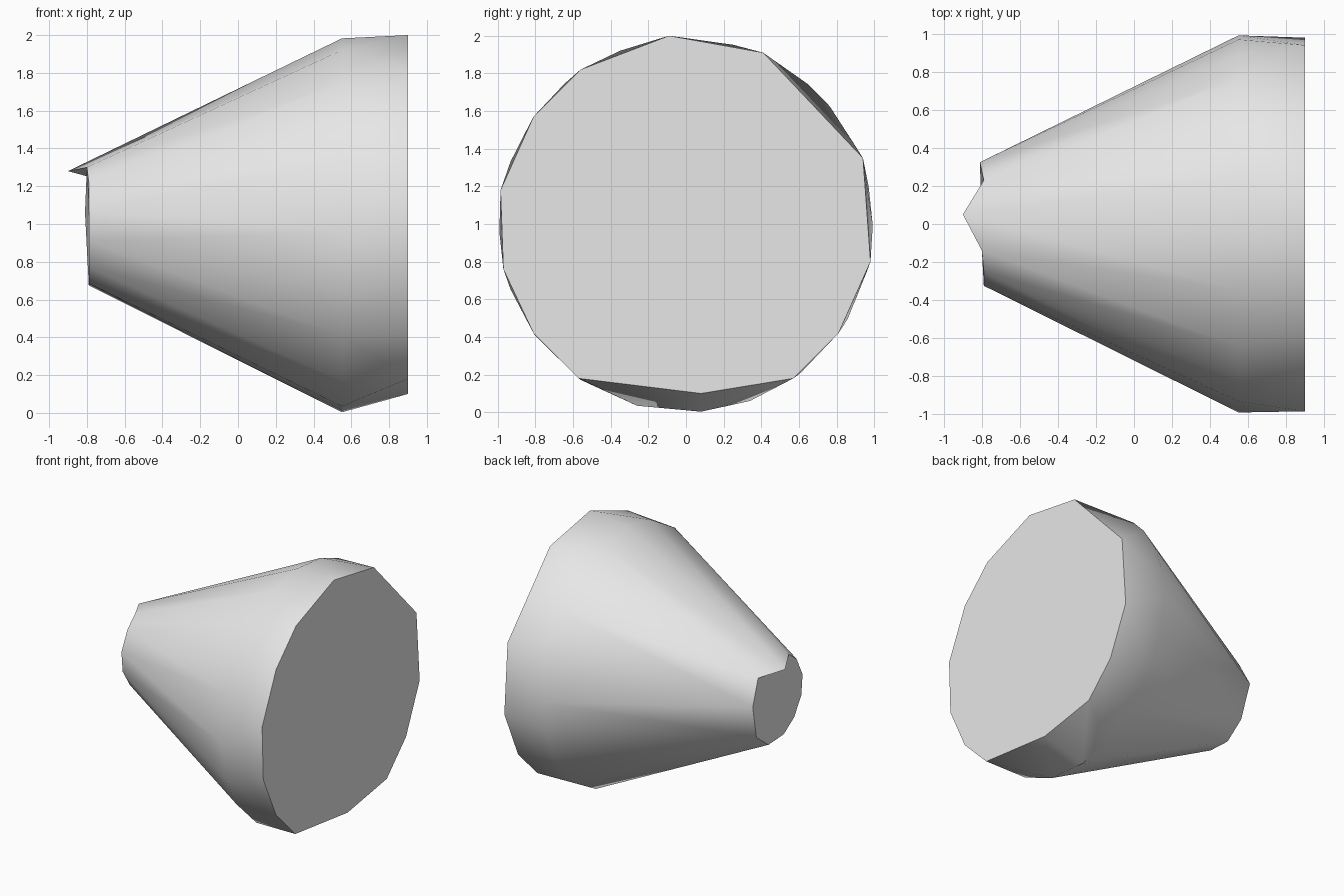
import bpy, bmesh, math

cube = bpy.data.objects.get("Cube")
if cube:
    bpy.data.objects.remove(cube, do_unlink=True)

# Single plain grey
grey = bpy.data.materials.new("light_grey")
grey.use_nodes = True
grey.diffuse_color = (0.8, 0.8, 0.8, 1)
grey.node_tree.nodes["Principled BSDF"].inputs["Base Color"].default_value = (0.8, 0.8, 0.8, 1)

WIDE_X, END_X = 0.55, 0.90

# Uneven outline of the wide flat end (y, z)
END = [(-0.09, 2.0), (0.41, 1.91), (0.94, 1.35), (0.98, 0.8), (0.81, 0.42),
       (0.57, 0.18), (0.08, 0.10), (-0.57, 0.18), (-0.81, 0.42), (-0.97, 0.76),
       (-0.985, 1.18), (-0.81, 1.57), (-0.56, 1.82)]

# Angles of the points round the widest ring
RING = [-85.4, -70, -52, -30, -14, 0, 12, 26, 39.7, 49, 62, 75.4, 93, 110.6,
        130.6, 146, 160, 182, 200, 216, 236, 254.8]

# Narrow end (x, y, z), with one point drawn out into a spike
SPIKE = 1
TIP = [(-0.79, 0.23, 1.25), (-0.90, 0.05, 1.28), (-0.80, -0.14, 1.30),
       (-0.79, -0.25, 1.22), (-0.79, -0.325, 1.07), (-0.79, -0.31, 0.91),
       (-0.79, -0.22, 0.77), (-0.79, -0.09, 0.685), (-0.79, 0.10, 0.675),
       (-0.79, 0.25, 0.79), (-0.81, 0.325, 1.06)]


def angle(v):
    return math.atan2(v.co.z - 1, v.co.y) % math.tau


def zip_rings(bm, a, b):
    """Join two rings of different counts with triangles, in order of angle."""
    a, b = sorted(a, key=angle), sorted(b, key=angle)
    i = j = 0
    while i < len(a) or j < len(b):
        va, vb = a[i % len(a)], b[j % len(b)]
        na, nb = a[(i + 1) % len(a)], b[(j + 1) % len(b)]
        turn_a = angle(na) + math.tau * ((i + 1) // len(a))
        turn_b = angle(nb) + math.tau * ((j + 1) // len(b))
        if j >= len(b) or (i < len(a) and turn_a <= turn_b):
            bm.faces.new((va, na, vb))
            i += 1
        else:
            bm.faces.new((va, nb, vb))
            j += 1


bm = bmesh.new()

# Wide rim: the hull between the widest ring and the flat end, open inside
ring = []
for deg in RING:
    t = math.radians(deg)
    ring.append(bm.verts.new((WIDE_X, 0.992 * math.cos(t), 0.992 + 0.992 * math.sin(t))))
end = [bm.verts.new((END_X, y, z)) for y, z in END]
bmesh.ops.convex_hull(bm, input=ring + end)
inner = [f for f in bm.faces if all(abs(v.co.x - WIDE_X) < 1e-4 for v in f.verts)]
bmesh.ops.delete(bm, geom=inner, context='FACES_ONLY')
loose = [e for e in bm.edges if not e.link_faces]
bmesh.ops.delete(bm, geom=loose, context='EDGES')
ring = [v for v in bm.verts if abs(v.co.x - WIDE_X) < 1e-4]

# Tapering side
tip = [bm.verts.new(p) for p in TIP]
zip_rings(bm, ring, tip)

# Narrow end and the underside of its spike
bm.faces.new([v for k, v in enumerate(tip) if k != SPIKE])
bm.faces.new((tip[SPIKE - 1], tip[SPIKE], tip[SPIKE + 1]))
bmesh.ops.recalc_face_normals(bm, faces=bm.faces)

mesh = bpy.data.meshes.new("tapered_body")
bm.to_mesh(mesh)
bm.free()
mesh.materials.append(grey)
body = bpy.data.objects.new("tapered_body", mesh)
bpy.context.collection.objects.link(body)

# Smooth side, crisp ends
bpy.ops.object.select_all(action='DESELECT')
bpy.context.view_layer.objects.active = body
body.select_set(True)
bpy.ops.object.shade_smooth_by_angle(angle=math.radians(35))
